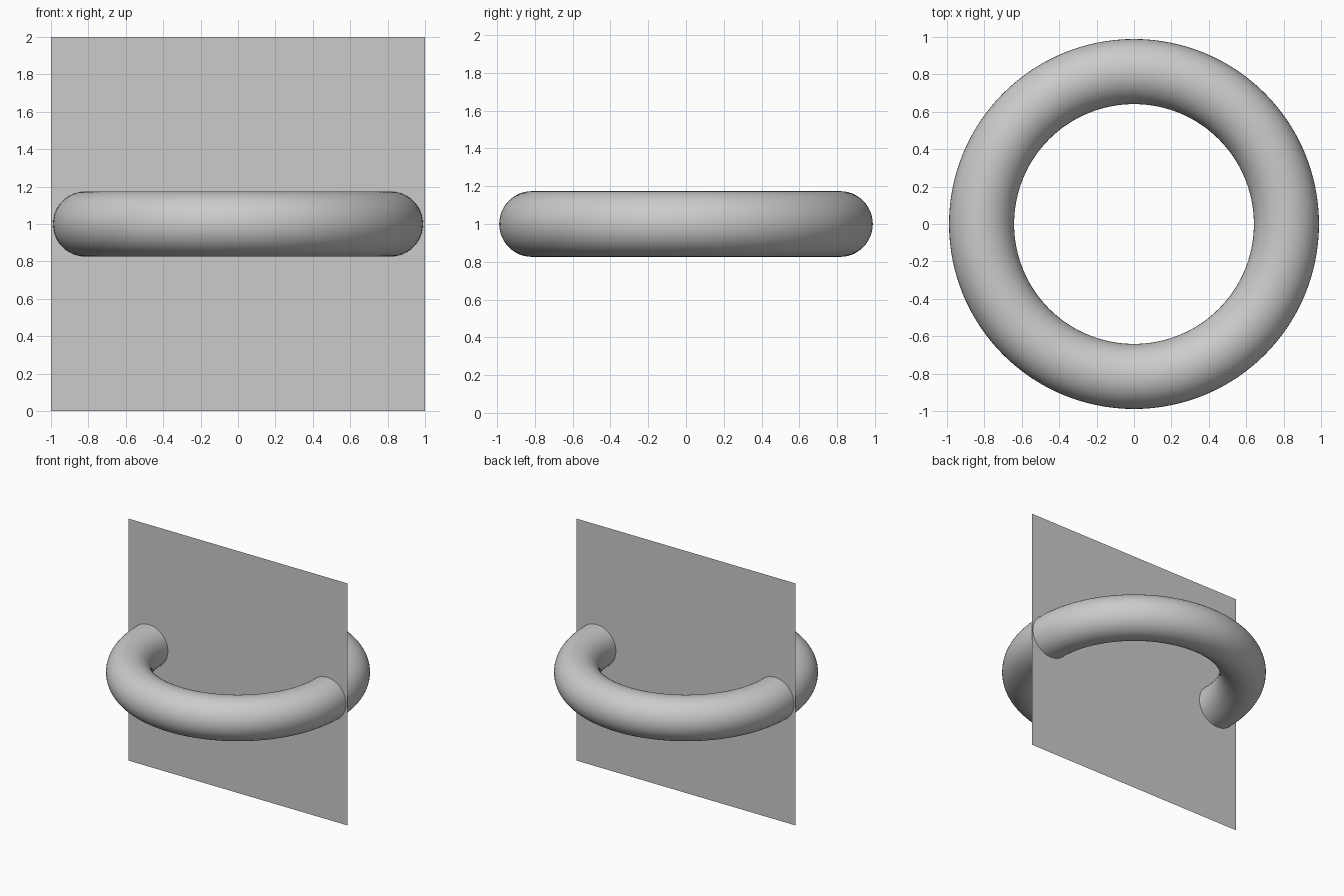
import bpy
import math

cube = bpy.data.objects.get("Cube")
if cube:
    bpy.data.objects.remove(cube, do_unlink=True)

# One shared light grey
grey = bpy.data.materials.new("light_grey")
grey.use_nodes = True
colour = (0.6, 0.6, 0.6, 1.0)
grey.diffuse_color = colour
grey.node_tree.nodes["Principled BSDF"].inputs["Base Color"].default_value = colour


def finish(name):
    obj = bpy.context.object
    obj.name = name
    obj.data.materials.append(grey)
    return obj


# Horizontal ring around the centre of the panel
bpy.ops.mesh.primitive_torus_add(
    major_segments=128, minor_segments=48,
    major_radius=0.815, minor_radius=0.174, location=(0, 0, 1))
finish("ring")
bpy.ops.object.shade_smooth()

# Thin upright square panel cutting through the ring, facing the front
bpy.ops.mesh.primitive_plane_add(
    size=2, location=(0, 0, 1), rotation=(math.radians(90), 0, 0))
finish("upright_panel")
